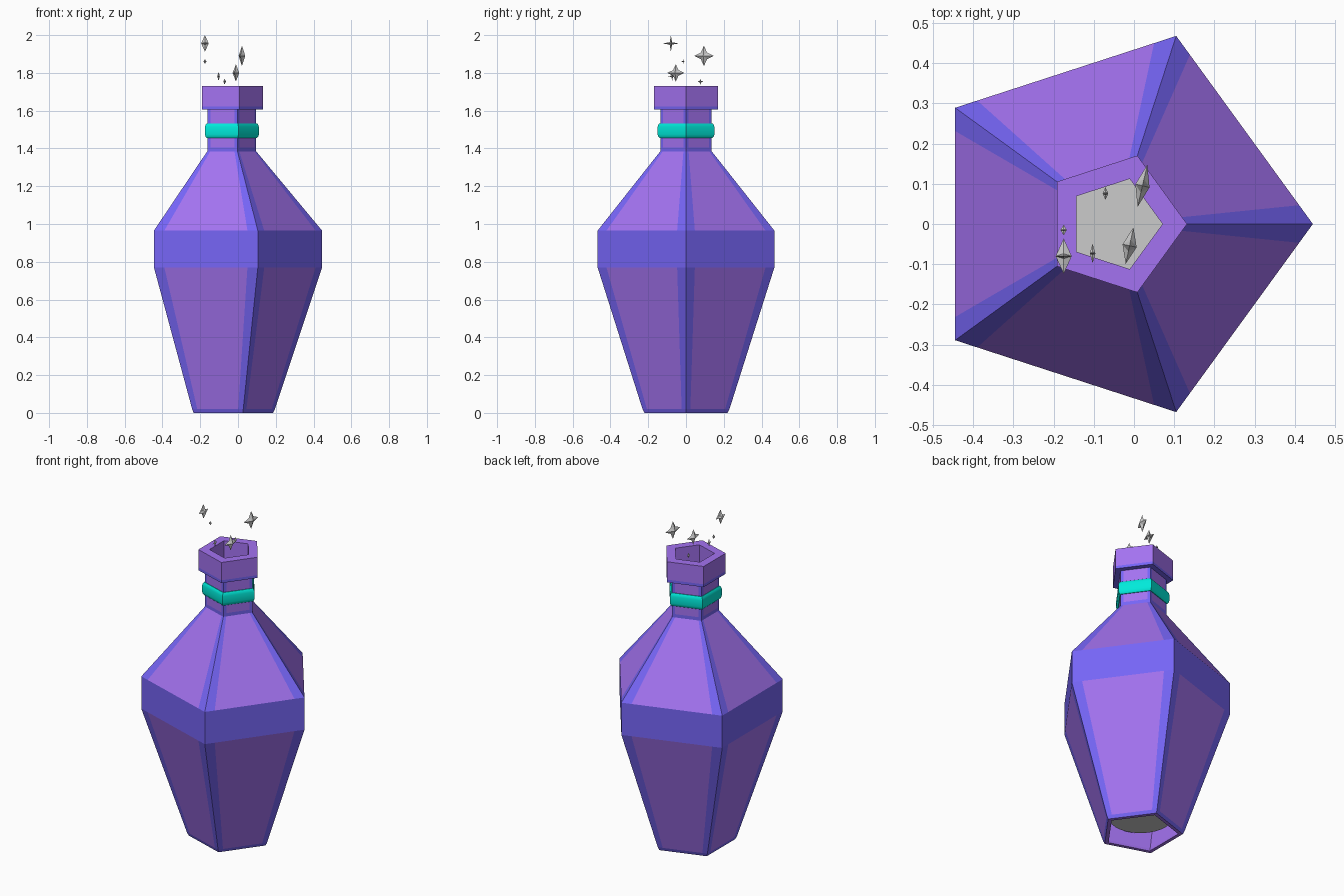
import bpy
from math import cos, sin, pi, tau, radians
from mathutils import Vector

if "Cube" in bpy.data.objects:
    bpy.data.objects.remove(bpy.data.objects["Cube"])

CX = -0.047  # axis of the five-sided bottle


def material(name, rgb):
    m = bpy.data.materials.new(name)
    m.diffuse_color = (*rgb, 1)
    m.use_nodes = True
    m.node_tree.nodes["Principled BSDF"].inputs["Base Color"].default_value = m.diffuse_color
    return m


purple = material("purple_panel", (0.37, 0.17, 0.88))
blue = material("blue_trim", (0.18, 0.13, 0.92))
teal = material("teal_band", (0.0, 0.82, 0.70))


def make(name, verts, faces, mats=(), idx=None):
    me = bpy.data.meshes.new(name)
    me.from_pydata(verts, [], faces)
    for m in mats:
        me.materials.append(m)
    if idx:
        me.polygons.foreach_set("material_index", idx)
    me.update()
    ob = bpy.data.objects.new(name, me)
    bpy.context.collection.objects.link(ob)
    return ob


def pentagon_loft(name, profile, mats, stripe=None):
    """Sweep a closed profile of (radius, z, style) round five sides.
    Style of the strip above each point: W panel colour, B trim, P panel with trim at the corners."""
    steps = (0, stripe, 1 - stripe) if stripe else (0,)
    plan = []
    for k in range(5):
        a = Vector((cos(tau * k / 5), sin(tau * k / 5)))
        b = Vector((cos(tau * (k + 1) / 5), sin(tau * (k + 1) / 5)))
        plan += [a.lerp(b, t) for t in steps]
    n, rows = len(plan), len(profile)
    verts = [(CX + p.x * r, p.y * r, z) for r, z, _ in profile for p in plan]
    faces, idx = [], []
    for j, (_, _, style) in enumerate(profile):
        j2 = (j + 1) % rows
        for i in range(n):
            i2 = (i + 1) % n
            faces.append((j * n + i, j * n + i2, j2 * n + i2, j2 * n + i))
            idx.append(1 if style == "B" or (style == "P" and i % 3 != 1) else 0)
    return make(name, verts, faces, mats, idx)


# Hollow bottle, open at top and bottom: up the outside, down the inside
pentagon_loft("bottle", [
    (0.232, 0.0, "B"), (0.242, 0.02, "P"), (0.492, 0.77, "B"), (0.492, 0.965, "P"),
    (0.143, 1.385, "B"), (0.143, 1.405, "P"), (0.143, 1.605, "B"),
    (0.179, 1.605, "B"), (0.179, 1.622, "W"), (0.179, 1.73, "W"),
    (0.118, 1.73, "W"), (0.118, 1.375, "W"), (0.467, 0.955, "W"),
    (0.467, 0.775, "W"), (0.217, 0.02, "W"), (0.207, 0.0, "W")],
    (purple, blue), stripe=0.1)

# Rounded band round the neck
band = pentagon_loft("neck_band", [
    (0.135, 1.455, "W"), (0.147, 1.455, "W"), (0.154, 1.462, "W"), (0.158, 1.474, "W"),
    (0.158, 1.514, "W"), (0.154, 1.526, "W"), (0.147, 1.533, "W"), (0.135, 1.533, "W")],
    (teal,))
bpy.context.view_layer.objects.active = band
band.select_set(True)
bpy.ops.object.shade_smooth_by_angle(angle=radians(40))
band.select_set(False)

# Liquid inside: a widening round plug
N = 32
liquid = [(CX + r * cos(tau * i / N), r * sin(tau * i / N), z)
          for r, z in ((0.178, 0.10), (0.34, 0.74)) for i in range(N)]
sides = [(i, (i + 1) % N, N + (i + 1) % N, N + i) for i in range(N)]
make("liquid", liquid, sides + [tuple(reversed(range(N))), tuple(range(N, 2 * N))])


# Four-pointed sparkles standing in the y-z plane
def sparkle(name, pos, size, waist, depth, turn):
    verts = []
    for k in range(8):
        r = size if k % 2 == 0 else size * waist
        verts.append((0, r * cos(k * pi / 4), r * sin(k * pi / 4)))
    verts += [(depth, 0, 0), (-depth, 0, 0)]
    faces = []
    for k in range(8):
        k2 = (k + 1) % 8
        faces += [(k, k2, 8), (k2, k, 9)]
    ob = make(name, verts, faces)
    ob.location = pos
    ob.rotation_euler.z = radians(turn)


for i, args in enumerate([
        ((-0.175, -0.08, 1.956), 0.044, 0.20, 0.020, 0),
        ((0.021, 0.095, 1.89), 0.054, 0.45, 0.018, -13),
        ((-0.011, -0.054, 1.80), 0.046, 0.45, 0.018, -12),
        ((-0.175, -0.015, 1.86), 0.013, 0.25, 0.008, 0),
        ((-0.103, -0.073, 1.782), 0.024, 0.22, 0.007, 0),
        ((-0.071, 0.076, 1.754), 0.016, 0.35, 0.007, 0)]):
    sparkle(f"sparkle_{i + 1}", *args)
